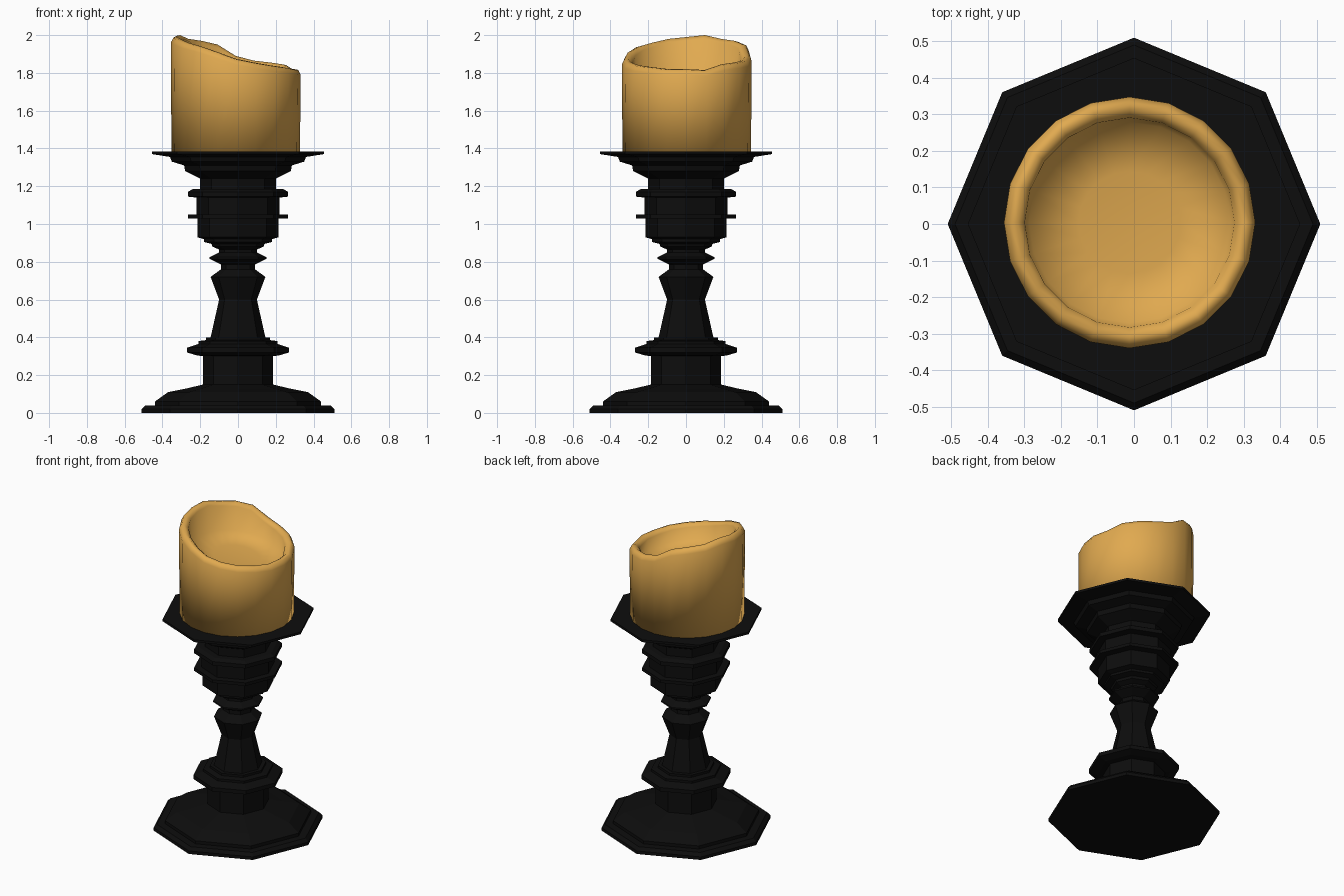
import bpy
from math import cos, sin, tau

if "Cube" in bpy.data.objects:
    bpy.data.objects.remove(bpy.data.objects["Cube"])


def material(name, rgb):
    m = bpy.data.materials.new(name)
    m.diffuse_color = (*rgb, 1)
    m.use_nodes = True
    m.node_tree.nodes["Principled BSDF"].inputs["Base Color"].default_value = m.diffuse_color
    return m


def loft(name, rings, mat):
    """Skin a stack of equal-sized vertex rings and cap both ends."""
    n = len(rings[0])
    verts = [v for ring in rings for v in ring]
    faces = []
    for k in range(len(rings) - 1):
        for i in range(n):
            j = (i + 1) % n
            faces.append((k*n + i, k*n + j, (k+1)*n + j, (k+1)*n + i))
    faces.append(tuple(reversed(range(n))))
    last = (len(rings) - 1) * n
    faces.append(tuple(range(last, last + n)))
    me = bpy.data.meshes.new(name)
    me.from_pydata(verts, [], faces)
    me.materials.append(mat)
    ob = bpy.data.objects.new(name, me)
    bpy.context.collection.objects.link(ob)
    return ob


def circle(n, r, z, cx=0, cy=0):
    """z is a function of (index, x) or a plain height."""
    out = []
    for i in range(n):
        x, y = cx + r*cos(tau*i/n), cy + r*sin(tau*i/n)
        out.append((x, y, z(i, x) if callable(z) else z))
    return out


# Turned octagonal candlestick: (radius, height) profile
profile = [
    (.51, 0), (.51, .02), (.49, .04), (.44, .04), (.44, .06), (.37, .11),
    (.27, .13), (.185, .15), (.185, .30), (.22, .305), (.27, .32), (.27, .345),
    (.21, .365), (.21, .38), (.17, .385), (.17, .40), (.145, .40), (.10, .60),
    (.145, .72), (.09, .76), (.09, .785), (.15, .815), (.15, .825), (.10, .85),
    (.10, .865), (.135, .88), (.14, .895), (.18, .905), (.18, .92), (.215, .93),
    (.215, 1.03), (.265, 1.03), (.265, 1.05), (.22, 1.05), (.22, 1.14),
    (.265, 1.145), (.265, 1.17), (.24, 1.185), (.20, 1.185), (.20, 1.24),
    (.28, 1.28), (.285, 1.31), (.35, 1.33), (.36, 1.355), (.455, 1.37),
    (.455, 1.385)]
loft("candlestick", [circle(8, r, z) for r, z in profile],
     material("black_metal", (.004, .004, .004)))

# Hollow candle with a melted, slanting rim (rim height every 18 degrees)
rim = [1.82, 1.815, 1.845, 1.855, 1.865, 1.89, 1.95, 1.97, 1.98, 2.0,
       1.99, 1.98, 1.96, 1.94, 1.91, 1.875, 1.855, 1.84, 1.83, 1.82]


def at_rim(drop):
    return lambda i, x: rim[i] - drop


def wax_floor(i, x):
    return 1.77 - .15*x


C = (-.012, .004)
candle = loft("candle", [
    circle(20, .340, 1.38, *C),
    circle(20, .344, at_rim(.03), *C),
    circle(20, .330, at_rim(.004), *C),
    circle(20, .310, at_rim(0), *C),
    circle(20, .287, at_rim(.02), *C),
    circle(20, .275, wax_floor, *C),
    circle(20, .14, lambda i, x: wax_floor(i, x) - .02, *C)],
    material("wax", (.75, .40, .08)))
for p in candle.data.polygons:
    p.use_smooth = True
bpy.context.view_layer.objects.active = candle
candle.select_set(True)
bpy.ops.object.shade_smooth_by_angle(angle=1.75)
